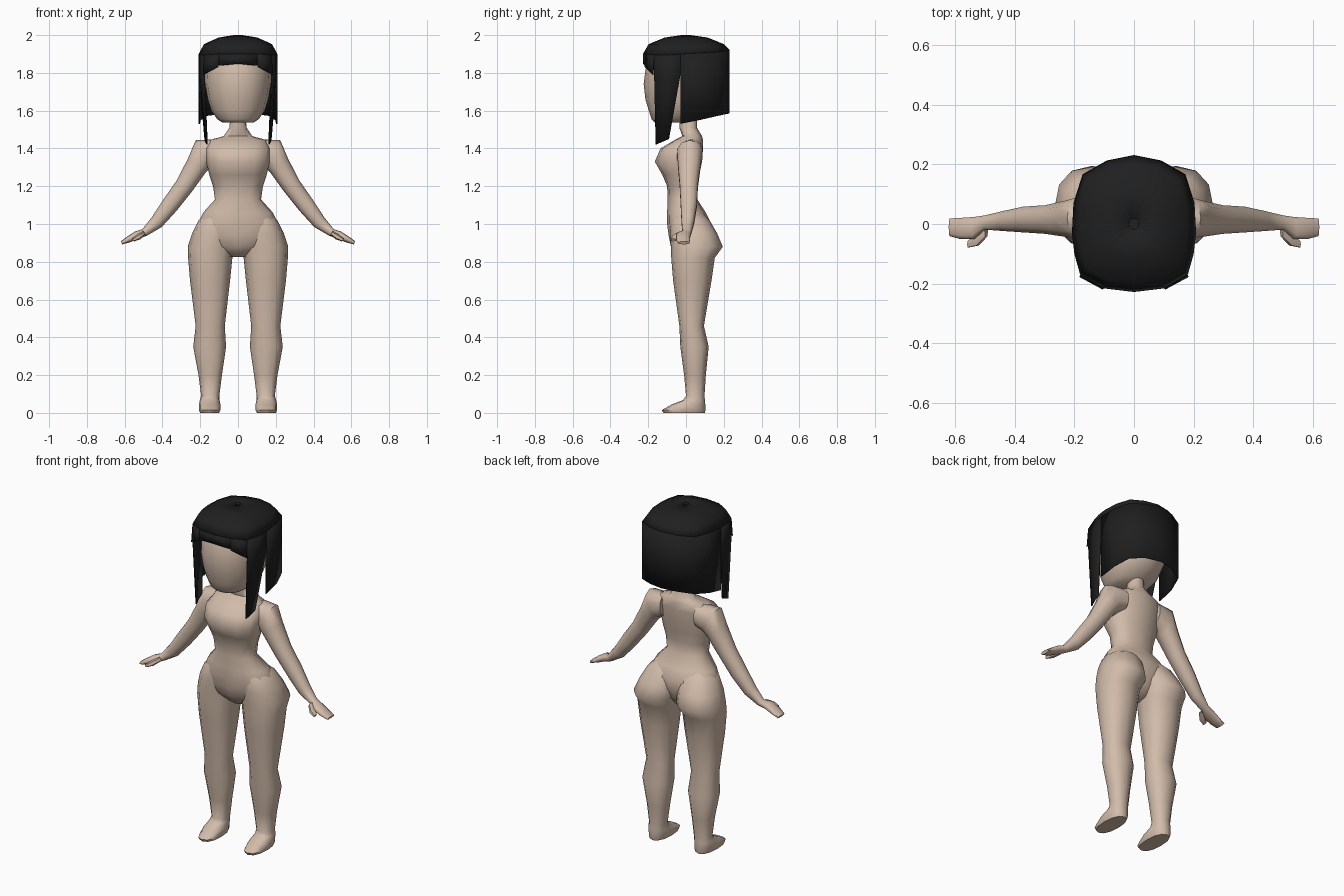
import bpy, bmesh
from math import cos, sin, tau, radians, copysign


def material(name, rgb):
    m = bpy.data.materials.new(name)
    m.diffuse_color = (*rgb, 1)
    return m


SKIN = material("skin", (0.64, 0.50, 0.40))
HAIR = material("dark_hair", (0.014, 0.014, 0.014))


def finish(name, bm, mat, angle, mirror):
    bmesh.ops.remove_doubles(bm, verts=bm.verts, dist=0.0005)
    bmesh.ops.recalc_face_normals(bm, faces=bm.faces)
    me = bpy.data.meshes.new(name)
    bm.to_mesh(me)
    bm.free()
    me.materials.append(mat)
    me.shade_smooth()
    me.set_sharp_from_angle(angle=radians(angle))
    ob = bpy.data.objects.new(name, me)
    bpy.context.collection.objects.link(ob)
    if mirror:
        ob.modifiers.new("mirror", 'MIRROR').use_clip = True
    return ob


def loft(name, rings, mirror=False, n=12, e=0.88):
    """Skin through rings (x, z, half width, front y, back y, tilt about y)."""
    bm = bmesh.new()
    prev = first = None
    for x, z, r, y0, y1, *tilt in rings:
        t = radians(tilt[0]) if tilt else 0
        cur = []
        for i in range(n):
            c, s = cos(tau * i / n), sin(tau * i / n)
            c = copysign(abs(c) ** e, c) * r
            s = copysign(abs(s) ** e, s)
            cur.append(bm.verts.new((x + c * cos(t), (y0 + y1) / 2 + s * (y1 - y0) / 2,
                                     z + c * sin(t))))
        if prev:
            for i in range(n):
                j = (i + 1) % n
                bm.faces.new((prev[i], prev[j], cur[j], cur[i]))
        else:
            first = cur
        prev = cur
    bm.faces.new(first)
    bm.faces.new(prev)
    return finish(name, bm, SKIN, 60, mirror)


# Torso with neck
loft("torso", [
    (0, .825, .04, -.03, .06), (0, .88, .15, -.08, .11), (0, .94, .21, -.092, .13),
    (0, 1.0, .215, -.1, .135), (0, 1.06, .185, -.1, .105), (0, 1.13, .122, -.097, .06),
    (0, 1.2, .132, -.1, .06), (0, 1.26, .152, -.125, .07), (0, 1.33, .168, -.165, .085),
    (0, 1.4, .172, -.135, .09), (0, 1.445, .15, -.06, .09), (0, 1.465, .075, -.02, .085),
    (0, 1.51, .046, -.035, .058), (0, 1.6, .036, -.03, .06)])

# Legs, including buttocks and feet
loft("legs", [
    (.09, 1.08, .05, -.05, .06), (.108, 1.02, .1, -.08, .125), (.125, .95, .118, -.085, .165),
    (.14, .88, .126, -.08, .195), (.147, .82, .117, -.078, .152), (.148, .7, .106, -.068, .135),
    (.147, .46, .077, -.035, .095), (.15, .35, .087, -.03, .12), (.147, .2, .062, -.01, .105),
    (.147, .09, .048, 0, .098), (.15, .068, .052, -.015, .1), (.15, .045, .057, -.075, .102),
    (.15, .015, .057, -.128, .103), (.15, 0, .05, -.12, .1)], mirror=True)

# Arms with flat mitten hands
loft("arms", [
    (.11, 1.385, .065, -.03, .09, 88), (.185, 1.37, .083, -.05, .09, 62),
    (.218, 1.31, .06, -.045, .08, 40), (.285, 1.2, .05, -.035, .065, 38),
    (.36, 1.1, .046, -.03, .06, 42), (.43, 1.01, .037, -.025, .045, 45),
    (.495, .955, .021, -.02, .03, 55), (.535, .942, .021, -.052, .025, 62),
    (.58, .918, .017, -.052, .022, 62), (.617, .9, .009, -.042, .02, 62)],
    mirror=True, n=10)
loft("thumbs", [
    (.495, .952, .012, -.045, 0, 60), (.525, .932, .015, -.075, -.03, 60),
    (.555, .915, .009, -.08, -.055, 60)], mirror=True, n=6)

# Head
loft("head", [
    (0, 1.538, .085, -.165, .02), (0, 1.555, .11, -.182, .06), (0, 1.6, .142, -.197, .13),
    (0, 1.66, .16, -.215, .17), (0, 1.74, .174, -.224, .185), (0, 1.82, .178, -.214, .19),
    (0, 1.9, .155, -.185, .165), (0, 1.96, .07, -.1, .09)], n=16, e=0.95)

# Hair: half outline from front centre to back centre, mirrored
PLAN = [(0, -.225), (.10, -.213), (.178, -.168), (.197, -.1), (.205, -.03),
        (.2, .07), (.17, .165), (.09, .21), (0, .228)]
RIM = [1.9, 1.9, 1.895, 1.895, 1.9, 1.905, 1.91, 1.915, 1.92]


def sheet(bm, rows):
    grid = [[bm.verts.new(p) for p in row] for row in rows]
    for a, b in zip(grid, grid[1:]):
        for i in range(len(a) - 1):
            bm.faces.new((a[i], a[i + 1], b[i + 1], b[i]))


def hair_piece(name, rows):
    bm = bmesh.new()
    sheet(bm, rows)
    ob = finish(name, bm, HAIR, 50, True)
    s = ob.modifiers.new("thickness", 'SOLIDIFY')
    s.thickness, s.offset = 0.006, 0
    return ob


def hang(i, j, *levels):
    """Rows of points dropping from the crown rim over plan points i..j."""
    rows = [[(*PLAN[k], RIM[k]) for k in range(i, j + 1)]]
    for zs in levels:
        rows.append([(*PLAN[k], z) for k, z in zip(range(i, j + 1), zs)])
    return rows


# Crown cap
hair_piece("hair_crown",
           [[(x * s, y * s, z) for x, y in PLAN]
            for s, z in ((.08, 1.998), (.5, 1.984), (.87, 1.95))]
           + [[(x, y, z) for (x, y), z in zip(PLAN, RIM)]])
bm = bmesh.new()
tip = bm.verts.new((0, 0, 2))
ring = [bm.verts.new((x * .08, y * .08, 1.998)) for x, y in PLAN]
for a, b in zip(ring, ring[1:]):
    bm.faces.new((tip, a, b))
finish("hair_crown_tip", bm, HAIR, 50, True)

# Fringe, side fringe, long side locks and back curtain
hair_piece("fringe", hang(0, 1, (1.848, 1.838)))
hair_piece("side_fringe", [[(*PLAN[1], 1.9), (*PLAN[2], 1.895)],
                           [(.104, -.217, 1.832), (.182, -.175, 1.79)]])
hair_piece("side_locks", hang(2, 4, (1.79, 1.79, 1.79))
           + [[(.163, -.16, 1.42), (.172, -.125, 1.435), (.175, -.09, 1.45)]])
hair_piece("back_hair", hang(4, 8, (1.75, 1.75, 1.75, 1.75, 1.75),
                             (1.53, 1.55, 1.572, 1.582, 1.585)))
